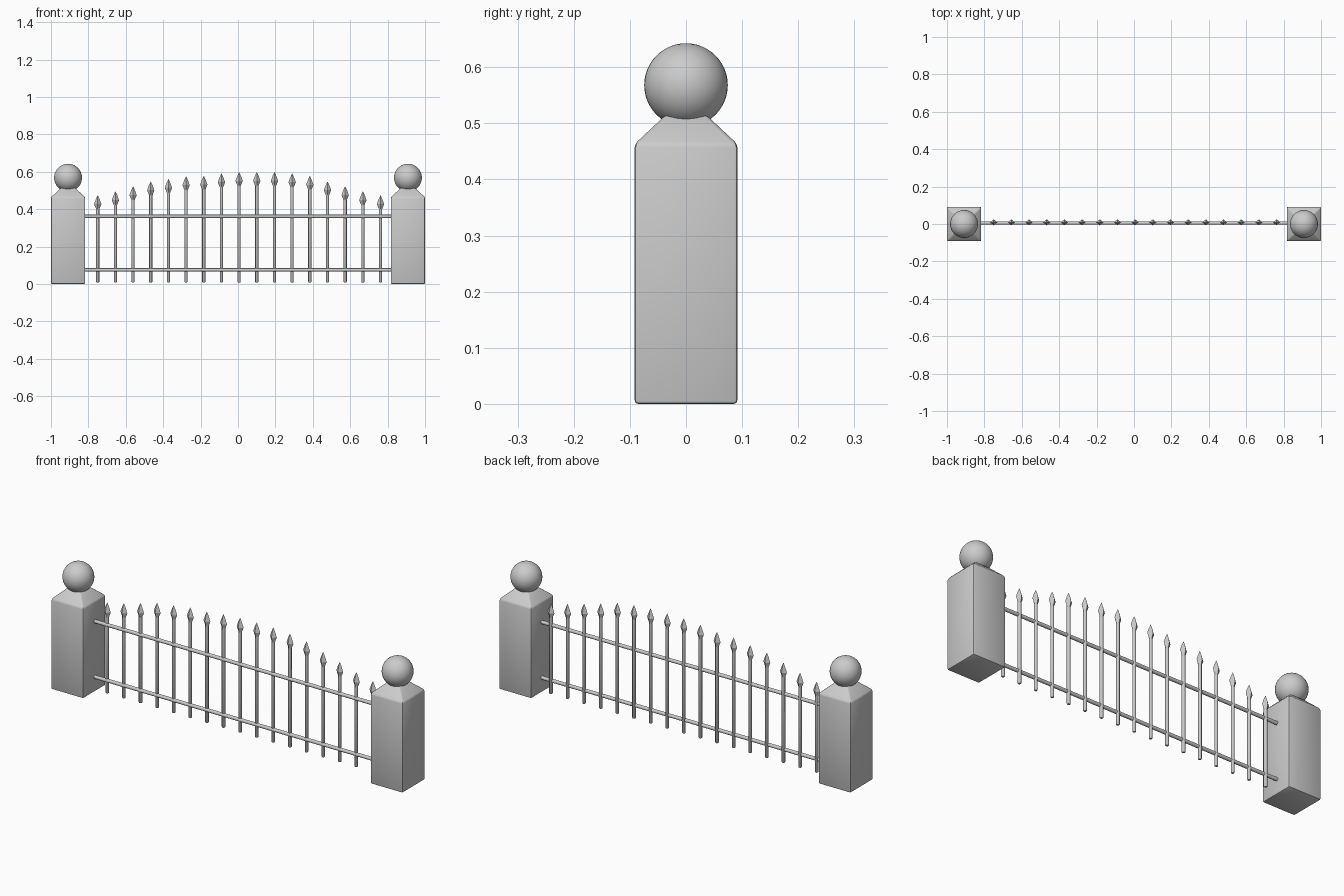
import bpy, bmesh, math
from mathutils import Matrix

if "Cube" in bpy.data.objects:
    bpy.data.objects.remove(bpy.data.objects["Cube"])


def make(name, bm, smooth_angle=None):
    bmesh.ops.recalc_face_normals(bm, faces=bm.faces[:])
    me = bpy.data.meshes.new(name)
    bm.to_mesh(me)
    bm.free()
    ob = bpy.data.objects.new(name, me)
    bpy.context.collection.objects.link(ob)
    if smooth_angle:
        bpy.ops.object.select_all(action='DESELECT')
        bpy.context.view_layer.objects.active = ob
        ob.select_set(True)
        bpy.ops.object.shade_smooth_by_angle(angle=math.radians(smooth_angle))
    return ob


def stack(bm, sections, sides, x=0, y=0, turn=0.0):
    """Closed solid through horizontal sections (z, x radius, y radius)."""
    rings = []
    for z, rx, ry in sections:
        rings.append([bm.verts.new((x + rx * math.cos(turn + math.tau * i / sides),
                                    y + ry * math.sin(turn + math.tau * i / sides), z))
                      for i in range(sides)])
    for a, b in zip(rings, rings[1:]):
        for i in range(sides):
            j = (i + 1) % sides
            bm.faces.new((a[i], a[j], b[j], b[i]))
    bm.faces.new(rings[0][::-1])
    bm.faces.new(rings[-1])


# Stone pillars with tapered caps and ball finials
for side, label in ((-1, "left"), (1, "right")):
    bm = bmesh.new()
    r2 = math.sqrt(2)
    stack(bm, [(z, h * r2, h * r2) for z, h in ((0, .0915), (.463, .0915), (.515, .036))],
          4, x=side * .9085, turn=math.pi / 4)
    bmesh.ops.bevel(bm, geom=bm.edges[:], offset=.006, segments=2,
                    profile=.5, affect='EDGES')
    make(label + "_pillar", bm, 30)

    bm = bmesh.new()
    bmesh.ops.create_uvsphere(bm, u_segments=40, v_segments=24, radius=.0745,
                              matrix=Matrix.Translation((side * .9085, 0, .568)))
    make(label + "_ball_finial", bm, 40)

# Horizontal rails
for z, label in ((.075, "lower"), (.361, "upper")):
    bm = bmesh.new()
    bmesh.ops.create_cone(bm, cap_ends=True, segments=16, radius1=.009, radius2=.009,
                          depth=1.66, matrix=Matrix.Translation((0, .005, z))
                          @ Matrix.Rotation(math.pi / 2, 4, 'Y'))
    make(label + "_rail", bm, 40)

# Pickets with spear heads, tips following an arch
tips = [.473, .494, .521, .547, .560, .574, .577, .590, .597,
        .597, .597, .590, .576, .547, .521, .494, .473]
PY = .009
for i, tip in enumerate(tips):
    x = .006 + (i - 8) * .0945
    bm = bmesh.new()
    stack(bm, [(.009, .006, .006), (.012, .0085, .0085), (tip - .066, .0085, .0085)],
          12, x, PY)
    make("picket_%02d" % (i + 1), bm, 40)
    bm = bmesh.new()
    stack(bm, [(tip - .072, .009, .009), (tip - .046, .0195, .016),
               (tip - .022, .011, .010), (tip, .001, .001)], 4, x, PY)
    make("spear_head_%02d" % (i + 1), bm)
